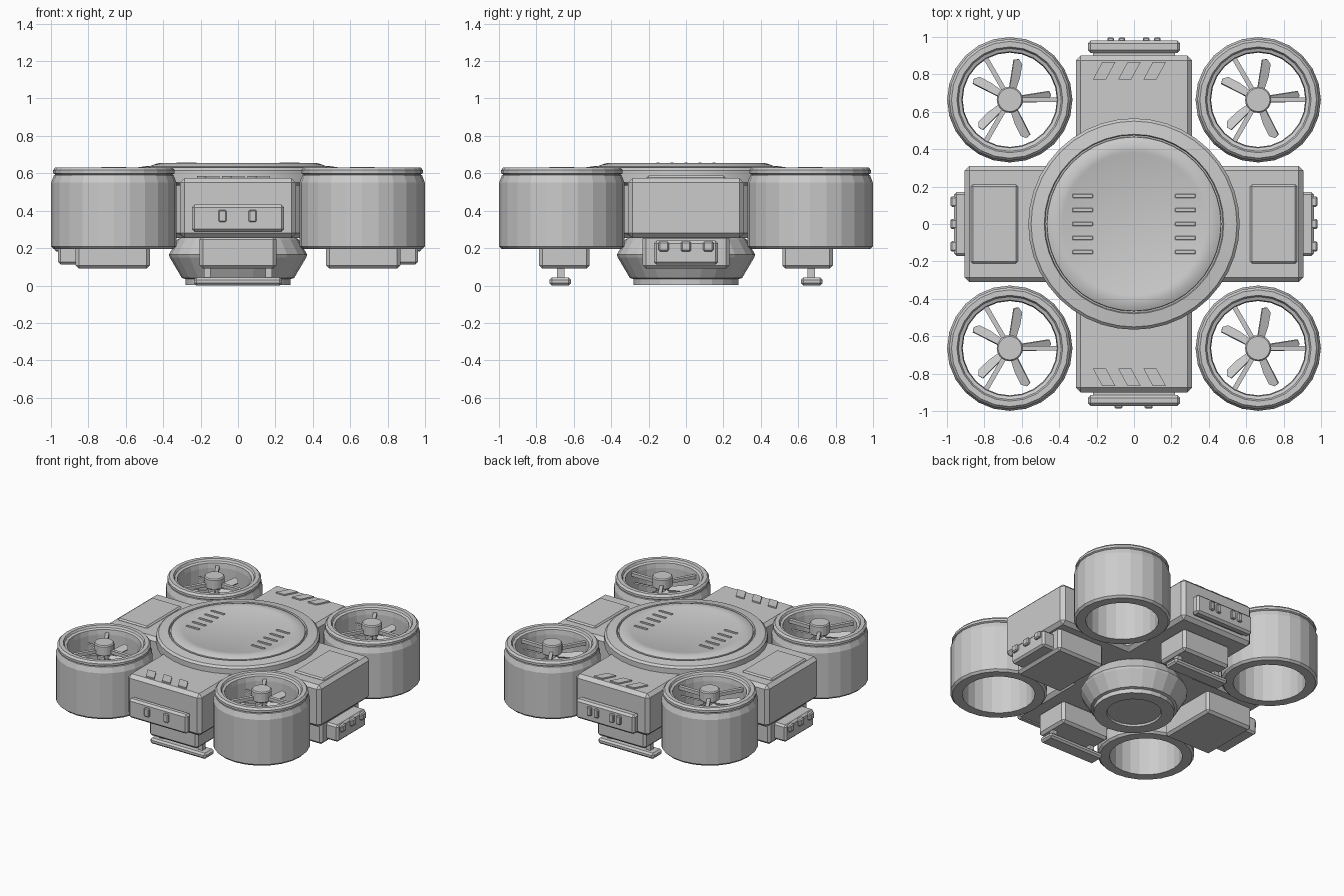
import bpy, bmesh
from math import sin, cos, pi, radians
from mathutils import Matrix, Vector

if "Cube" in bpy.data.objects:
    bpy.data.objects.remove(bpy.data.objects["Cube"])


def finish(name, bm, smooth=None, bevel=0.0):
    bmesh.ops.recalc_face_normals(bm, faces=bm.faces)
    me = bpy.data.meshes.new(name)
    bm.to_mesh(me)
    bm.free()
    ob = bpy.data.objects.new(name, me)
    bpy.context.collection.objects.link(ob)
    if bevel:
        m = ob.modifiers.new("bevel", 'BEVEL')
        m.width, m.segments, m.limit_method = bevel, 1, 'ANGLE'
    if smooth:
        bpy.ops.object.select_all(action='DESELECT')
        ob.select_set(True)
        bpy.context.view_layer.objects.active = ob
        bpy.ops.object.shade_smooth_by_angle(angle=radians(smooth))
    return ob


def box(name, x, y, z, bevel=0.0):
    """Box from (min, max) ranges."""
    bm = bmesh.new()
    bmesh.ops.create_cube(bm, size=1)
    for v in bm.verts:
        v.co = Vector([(r[0] + r[1]) / 2 + c * (r[1] - r[0]) for r, c in zip((x, y, z), v.co)])
    return finish(name, bm, bevel=bevel)


def prism(name, pts, z0, z1, bevel=0.0):
    bm = bmesh.new()
    f = bm.faces.new([bm.verts.new((x, y, z0)) for x, y in pts])
    ext = bmesh.ops.extrude_face_region(bm, geom=[f])
    for v in ext["geom"]:
        if isinstance(v, bmesh.types.BMVert):
            v.co.z = z1
    return finish(name, bm, bevel=bevel)


def lathe(name, profile, sides, at=(0, 0), closed=False, smooth=None):
    """Spin an (r, z) profile about z; open profiles start and end on a cap."""
    bm = bmesh.new()
    rings = [[bm.verts.new((at[0] + r * cos(2 * pi * i / sides), at[1] + r * sin(2 * pi * i / sides), z))
              for i in range(sides)] for r, z in profile]
    pairs = list(zip(rings, rings[1:])) + ([(rings[-1], rings[0])] if closed else [])
    for a, b in pairs:
        for i in range(sides):
            j = (i + 1) % sides
            bm.faces.new((a[i], a[j], b[j], b[i]))
    if not closed:
        bm.faces.new(rings[0])
        bm.faces.new(rings[-1])
    return finish(name, bm, smooth=smooth)


def rng(a, b, s):
    return tuple(sorted((a * s, b * s)))


# cross-shaped hull
a, lx, ly = 0.31, 0.905, 0.9
prism("hull", [(a, -ly), (a, -a), (lx, -a), (lx, a), (a, a), (a, ly),
               (-a, ly), (-a, a), (-lx, a), (-lx, -a), (-a, -a), (-a, -ly)], 0.26, 0.58, 0.025)

# round top deck and hatch
lathe("top_deck", [(0.54, 0.54), (0.565, 0.555), (0.565, 0.62), (0.55, 0.635), (0.48, 0.645),
                   (0.475, 0.63), (0.467, 0.63), (0.465, 0.645), (0.45, 0.652), (0.42, 0.66),
                   (0.385, 0.66), (0.375, 0.656)], 40, smooth=25)
for s in (-1, 1):
    for k in range(-2, 3):
        y = k * 0.075
        box("deck_vent", rng(0.22, 0.33, s), (y - 0.01, y + 0.01), (0.645, 0.662), 0.003)

# belly sensor turret
lathe("belly_turret", [(0.30, 0.27), (0.325, 0.25), (0.37, 0.17), (0.365, 0.155), (0.30, 0.045),
                       (0.28, 0.04), (0.28, 0.008), (0.19, 0.008), (0.185, 0.022)], 24)

# four ducted fans
duct = [(0.32, 0.2), (0.335, 0.215), (0.335, 0.555), (0.32, 0.595), (0.312, 0.598), (0.325, 0.605),
        (0.325, 0.622), (0.312, 0.637), (0.283, 0.637), (0.275, 0.622), (0.257, 0.615),
        (0.252, 0.58), (0.252, 0.2)]
for sx in (-1, 1):
    for sy in (-1, 1):
        cx, cy = sx * 0.664, sy * 0.664
        lathe("fan_duct", duct, 24, (cx, cy), closed=True)
        lathe("fan_hub", [(0.045, 0.46), (0.045, 0.56), (0.065, 0.56), (0.07, 0.565),
                          (0.07, 0.632), (0.063, 0.64)], 20, (cx, cy))
        for k in range(3):
            ob = box("fan_strut", (0.05, 0.258), (-0.013, 0.013), (0.57, 0.595))
            ob.data.transform(Matrix.Translation((cx, cy, 0)) @ Matrix.Rotation(2 * pi * k / 3, 4, 'Z'))
        for k in range(5):
            ob = prism("fan_blade", [(0.03, -0.018), (0.13, -0.032), (0.20, -0.03), (0.222, -0.005),
                                     (0.215, 0.022), (0.11, 0.018), (0.03, 0.015)], -0.005, 0.005)
            ob.data.transform(Matrix.Translation((cx, cy, 0.535))
                              @ Matrix.Rotation(radians(7 + 72 * k), 4, 'Z')
                              @ Matrix.Rotation(radians(25), 4, 'X'))

# front and back: end plates, stripes, skids
for s, end in ((-1, "front"), (1, "back")):
    box(end + "_end_mount", (-0.22, 0.22), rng(0.88, 0.93, s), (0.31, 0.42))
    box(end + "_end_plate", (-0.247, 0.247), rng(0.915, 0.972 if s < 0 else 0.98, s), (0.292, 0.438), 0.015)
    xs = (-0.083, 0.078) if s < 0 else (-0.125, -0.065, 0.065, 0.125)
    w = 0.021 if s < 0 else 0.018
    for x in xs:
        box(end + "_light", (x - w, x + w), rng(0.95, 0.987 if s < 0 else 0.997, s), (0.345, 0.41), 0.006)
    for k in range(3):
        x = -0.22 + k * 0.135
        prism(end + "_stripe", [(x, s * 0.772), (x + 0.07, s * 0.772), (x + 0.12, s * 0.865),
                                (x + 0.05, s * 0.865)], 0.57, 0.59)
    box(end + "_skid_block", (-0.205, 0.205), rng(0.515, 0.785, s), (0.095, 0.27), 0.018)
    for x in (-0.165, 0.165):
        box(end + "_skid_leg", (x - 0.018, x + 0.018), rng(0.65, 0.69, s), (0.03, 0.11))
    box(end + "_skid", (-0.235, 0.235), rng(0.615, 0.73, s), (0.005, 0.048), 0.013)

# left and right: roof panels, belly pods, side light bars
for s, side in ((-1, "left"), (1, "right")):
    box(side + "_roof_panel", rng(0.62, 0.872, s), (-0.21, 0.21), (0.56, 0.592), 0.01)
    box(side + "_pod", rng(0.47, 0.868, s), (-0.232, 0.232), (0.095, 0.275), 0.018)
    box(side + "_light_bar", rng(0.85, 0.962, s), (-0.172, 0.172), (0.117, 0.245), 0.014)
    for y in (-0.12, 0, 0.12):
        box(side + "_light", rng(0.935, 0.982, s), (y - 0.028, y + 0.028), (0.188, 0.24), 0.008)

# settle the model exactly on the ground
low = min(v.co.z for o in bpy.data.objects for v in o.data.vertices)
for o in bpy.data.objects:
    o.location.z -= low
